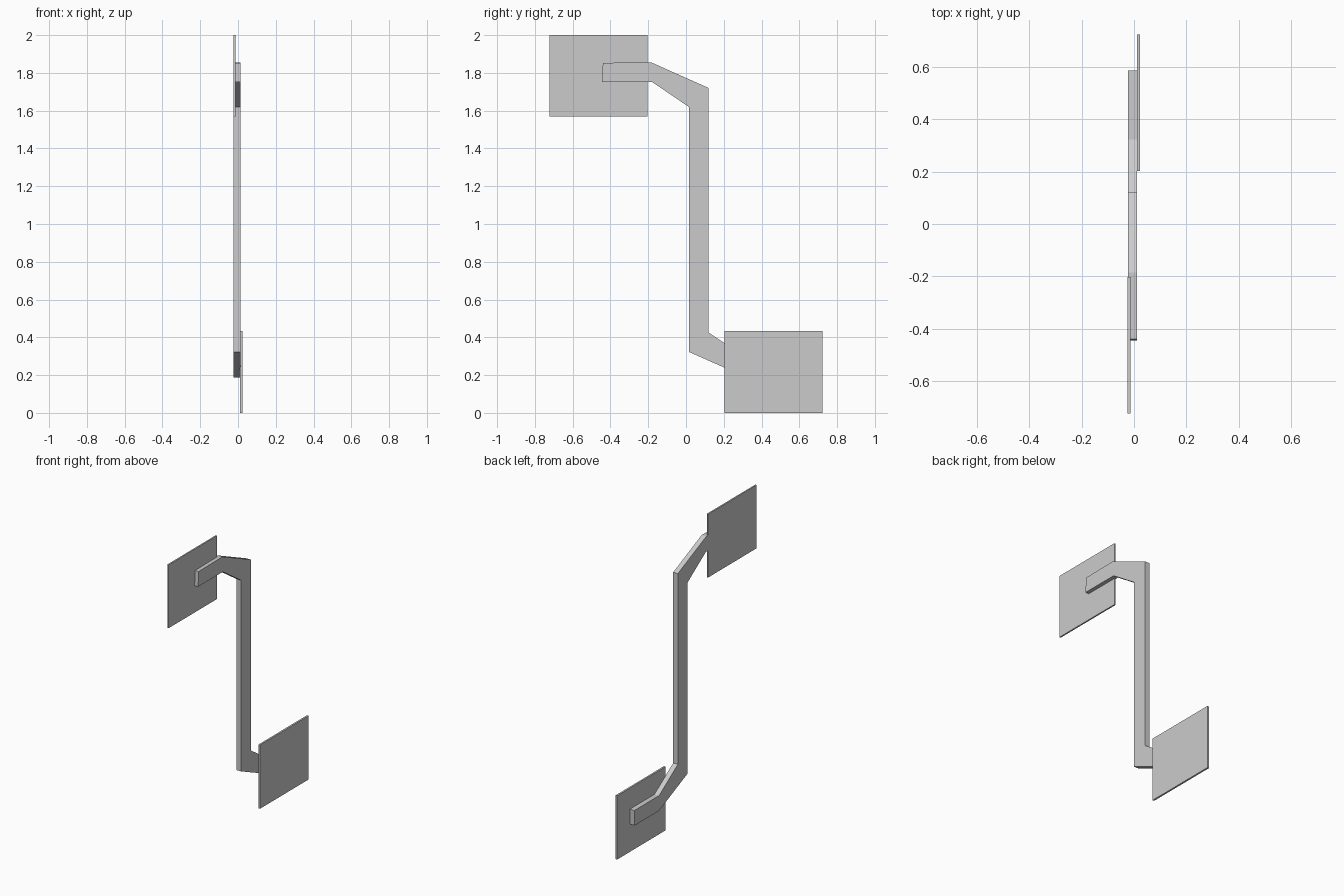
import bpy, bmesh

if "Cube" in bpy.data.objects:
    bpy.data.objects.remove(bpy.data.objects["Cube"])


def extrude_profile(name, points, x0, x1):
    """Extrude a (y, z) outline from x0 to x1."""
    bm = bmesh.new()
    face = bm.faces.new([bm.verts.new((x0, y, z)) for y, z in points])
    ext = bmesh.ops.extrude_face_region(bm, geom=[face])
    verts = [v for v in ext["geom"] if isinstance(v, bmesh.types.BMVert)]
    bmesh.ops.translate(bm, vec=(x1 - x0, 0, 0), verts=verts)
    bmesh.ops.recalc_face_normals(bm, faces=bm.faces)
    mesh = bpy.data.meshes.new(name)
    bm.to_mesh(mesh)
    bm.free()
    obj = bpy.data.objects.new(name, mesh)
    bpy.context.collection.objects.link(obj)
    return obj


def plate(name, y0, y1, z0, z1, x0, x1):
    return extrude_profile(name, [(y0, z0), (y1, z0), (y1, z1), (y0, z1)], x0, x1)


# Cranked bar: upper grip, sloped shoulder, shaft, sloped shoulder, lower grip
bar = [
    (-0.445, 1.752), (-0.18, 1.752), (0.015, 1.62), (0.015, 0.323),
    (0.322, 0.187), (0.583, 0.187), (0.586, 0.29), (0.322, 0.29),
    (0.12, 0.425), (0.12, 1.72), (-0.185, 1.856), (-0.44, 1.853),
]
extrude_profile("cranked_bar", bar, -0.023, 0.012)

# Thin end plates on opposite sides of the bar
plate("upper_plate", -0.723, -0.203, 1.57, 2.0, -0.024, -0.014)
plate("lower_plate", 0.203, 0.723, 0.0, 0.433, 0.011, 0.023)
